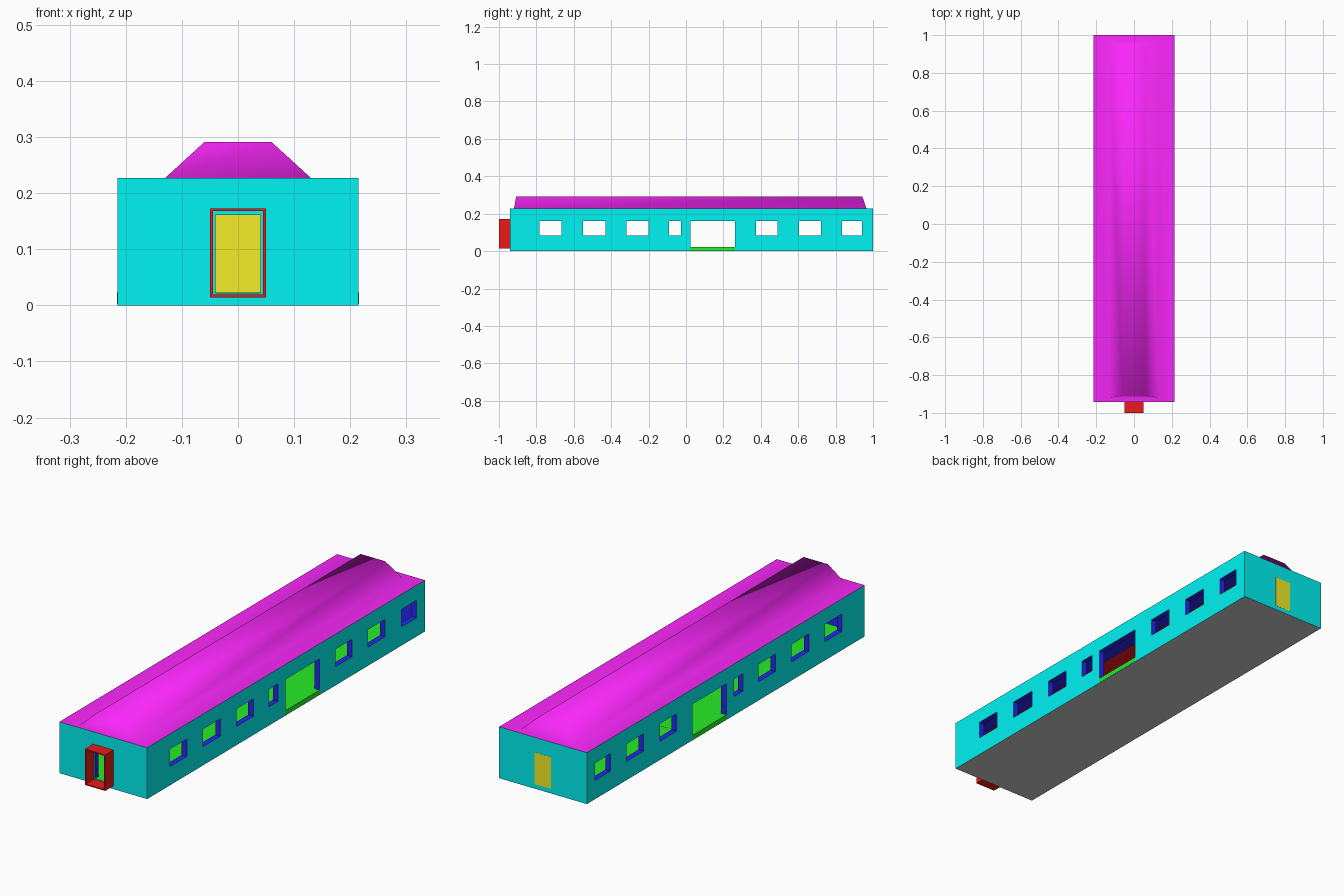
import bpy, bmesh
from mathutils import Matrix, Vector

if "Cube" in bpy.data.objects:
    bpy.data.objects.remove(bpy.data.objects["Cube"])

HW, Y0, Y1, H = 0.215, -0.942, 1.0, 0.227      # body half width, ends, height
T, FLOOR, CEIL = 0.025, 0.022, 0.21            # wall thickness, inner levels


def material(name, rgb):
    m = bpy.data.materials.new(name)
    m.diffuse_color = (*rgb, 1)
    m.use_nodes = True
    m.node_tree.nodes["Principled BSDF"].inputs["Base Color"].default_value = m.diffuse_color
    return m


cyan = material("body_cyan", (0, 0.9, 0.9))
blue = material("inner_blue", (0.02, 0.02, 0.9))
green = material("floor_green", (0.02, 0.85, 0.02))
grey = material("underside_grey", (0.6, 0.6, 0.6))
magenta = material("roof_magenta", (0.95, 0.02, 0.95))
red = material("gangway_red", (0.85, 0.01, 0.01))
yellow = material("door_yellow", (0.9, 0.85, 0.02))


def add_object(name, bm, mat=None):
    bmesh.ops.recalc_face_normals(bm, faces=bm.faces)
    me = bpy.data.meshes.new(name)
    bm.to_mesh(me)
    bm.free()
    ob = bpy.data.objects.new(name, me)
    bpy.context.collection.objects.link(ob)
    if mat:
        me.materials.append(mat)
    return ob


def box(name, x, y, z, mat=None):
    bm = bmesh.new()
    mid = Vector([(a + b) / 2 for a, b in (x, y, z)])
    size = Vector([b - a for a, b in (x, y, z)])
    bmesh.ops.create_cube(bm, size=1, matrix=Matrix.Translation(mid) @ Matrix.Diagonal((*size, 1)))
    return add_object(name, bm, mat)


def cut(target, cutters):
    for c in cutters:
        m = target.modifiers.new("cut", 'BOOLEAN')
        m.operation, m.solver, m.object = 'DIFFERENCE', 'EXACT', c
    dg = bpy.context.evaluated_depsgraph_get()
    me = bpy.data.meshes.new_from_object(target.evaluated_get(dg))
    target.modifiers.clear()
    target.data = me
    for c in cutters:
        bpy.data.objects.remove(c)


# Hollow body with side windows, side doorway and front doorway
body = box("carriage_body", (-HW, HW), (Y0, Y1), (0, H))
windows = [(-.783, -.665), (-.552, -.43), (-.318, -.2), (-.092, -.027),
           (.373, .49), (.603, .722), (.835, .942)]
cutters = [box("cavity_cutter", (-HW + T, HW - T), (Y0 + T, Y1 - T), (FLOOR, CEIL))]
cutters += [box("window_cutter", (-.3, .3), w, (.083, .16)) for w in windows]
cutters.append(box("side_door_cutter", (-.3, .3), (.025, .262), (FLOOR, .16)))
cutters.append(box("front_door_cutter", (-.04, .04), (Y0 - .1, Y0 + .1), (FLOOR, .161)))
cut(body, cutters)

# Colour the body faces by where they lie; the roof replaces the top face
body.data.materials.clear()
for m in (cyan, blue, green, grey):
    body.data.materials.append(m)
bm = bmesh.new()
bm.from_mesh(body.data)
top = []
for f in bm.faces:
    c, n = f.calc_center_median(), f.normal
    f.smooth = False
    f.material_index = 1
    if abs(n.z) > .9:
        if c.z > H - .001:
            top.append(f)
        elif c.z < .001:
            f.material_index = 3
        elif c.z < FLOOR + .001:
            f.material_index = 2
    elif all(abs(abs(v.co.x) - HW) < 1e-4 for v in f.verts) and abs(n.x) > .9:
        f.material_index = 0
    elif abs(n.y) > .9 and (c.y < Y0 + .001 or c.y > Y1 - .001):
        f.material_index = 0
bmesh.ops.delete(bm, geom=top, context='FACES_ONLY')
bm.to_mesh(body.data)
bm.free()

# Smooth roof: flat rim rising to a raised central ridge
bm = bmesh.new()
rings = []
for hw, ya, yb, z in [(HW, Y0, Y1, H), (.13, -.92, .965, H), (.06, -.908, .943, .291)]:
    rings.append([bm.verts.new((sx * hw, y, z)) for sx, y in ((-1, ya), (1, ya), (1, yb), (-1, yb))])
for a, b in zip(rings, rings[1:]):
    for i in range(4):
        j = (i + 1) % 4
        bm.faces.new((a[i], a[j], b[j], b[i]))
bm.faces.new(rings[-1])
for f in bm.faces:
    f.smooth = True
roof = add_object("roof", bm, magenta)
if roof.data.polygons[-1].normal.z < 0:
    roof.data.flip_normals()

# Front gangway: open rectangular tube
gangway = box("gangway", (-.05, .05), (-1, Y0), (.014, .173))
cut(gangway, [box("gangway_cutter", (-.045, .045), (-1.1, Y0 + .1), (.019, .168))])
gangway.data.materials.clear()
gangway.data.materials.append(red)

# Rear door, side door threshold and ceiling strip
box("rear_door", (-.04, .04), (Y1 - T - .001, Y1 + .0005), (.02, .161), yellow)
box("door_threshold", (-HW - .0005, HW + .0005), (.025, .262), (.002, FLOOR + .0005), green)
box("ceiling_strip", (-.08, .08), (Y0 + T, Y1 - T), (CEIL - .001, CEIL + .001), red)
